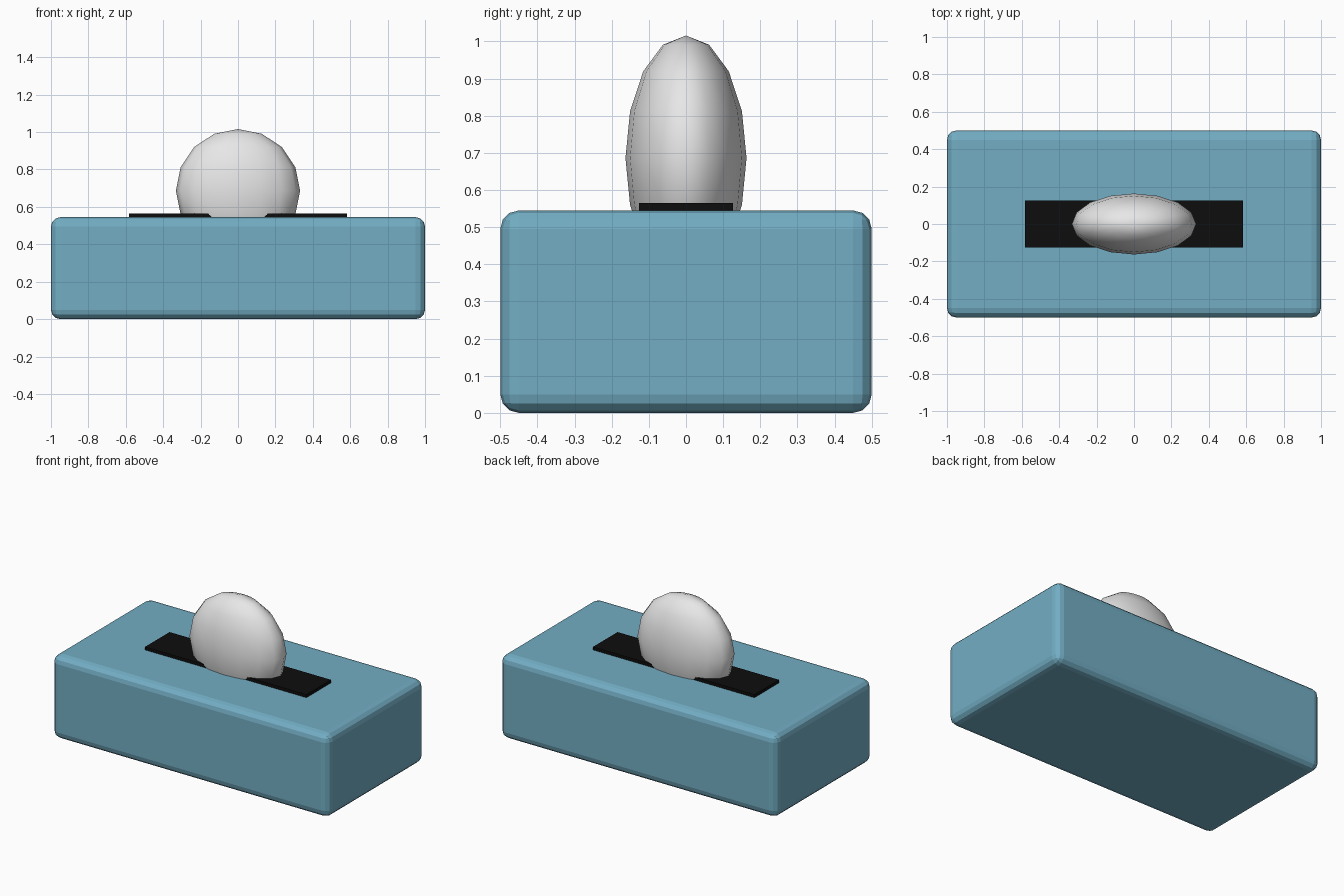
import bpy

cube = bpy.data.objects.get("Cube")
if cube:
    bpy.data.objects.remove(cube, do_unlink=True)


def material(name, color):
    mat = bpy.data.materials.new(name)
    mat.use_nodes = True
    mat.diffuse_color = (*color, 1)
    mat.node_tree.nodes["Principled BSDF"].inputs["Base Color"].default_value = (*color, 1)
    return mat


def finish(name, mat, scale):
    obj = bpy.context.object
    obj.name = obj.data.name = name
    obj.scale = scale
    bpy.ops.object.transform_apply(location=False, rotation=False, scale=True)
    obj.data.materials.append(mat)
    return obj


def box(name, size, bottom, mat):
    bpy.ops.mesh.primitive_cube_add(size=1, location=(0, 0, bottom + size[2] / 2))
    return finish(name, mat, size)


blue = material("soft_blue", (0.17, 0.42, 0.55))
black = material("slot_black", (0.004, 0.004, 0.004))
white = material("tissue_white", (0.8, 0.8, 0.8))

# Rounded carton
carton = box("carton", (2, 1, 0.545), 0, blue)
bevel = carton.modifiers.new("rounded_edges", "BEVEL")
bevel.width = 0.05
bevel.segments = 3

# Dark opening plate on the lid
box("opening", (1.165, 0.253, 0.04), 0.525, black)

# Flattened tissue puff, half sunk into the opening
bpy.ops.mesh.primitive_uv_sphere_add(segments=16, ring_count=8, radius=1, location=(0, 0, 0.686))
finish("tissue", white, (0.332, 0.163, 0.33))
bpy.ops.object.shade_smooth()
